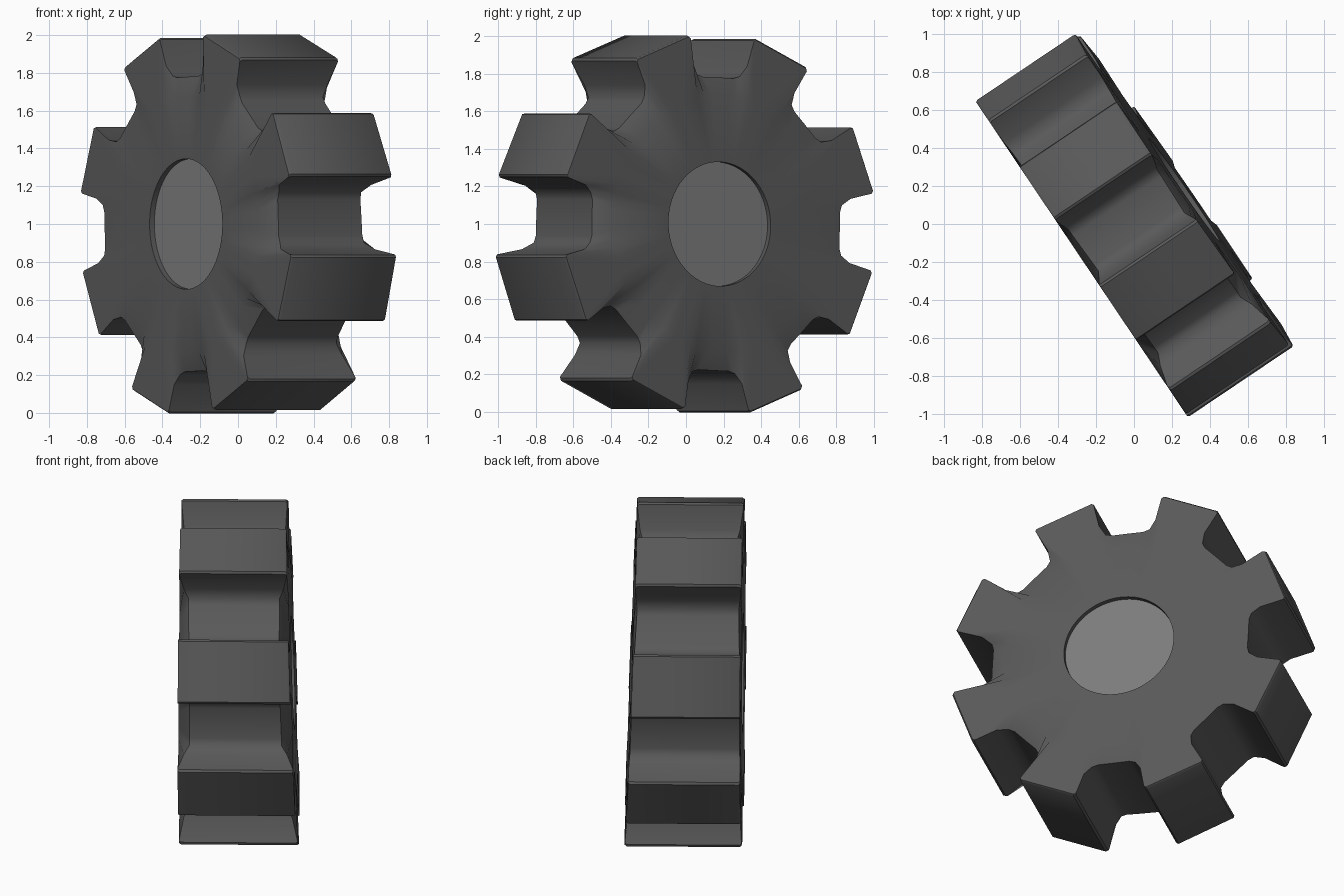
import bpy, bmesh, math
from mathutils import Vector

if "Cube" in bpy.data.objects:
    bpy.data.objects.remove(bpy.data.objects["Cube"])

AXIS = Vector((0.83, 0.558, 0)).normalized()     # axle direction
SIDE = Vector((AXIS.y, -AXIS.x, 0))              # horizontal, in the wheel plane
UP = Vector((0, 0, 1))
TEETH = 8
TURN = math.radians(2.5)


def place(face, inset, u, z):
    """Point in the wheel frame; the two faces are not quite parallel."""
    a = 0.32 - 0.037 * z + 0.012 * u - inset if face > 0 else -0.332 + inset
    return AXIS * a + SIDE * u + UP * (z + 1.0)


def outline(face, inset, tip):
    """Toothed outline; the faces dip towards the notch floors on one side."""
    flat = []
    step = 2 * math.pi / TEETH
    for k in range(TEETH):
        c = TURN + (k + 0.5) * step
        tooth = [(0.845, -0.165, 0.5), (tip - 0.012, -0.186, 0), (tip, -0.176, 0),
                 (tip, 0.176, 0), (tip - 0.012, 0.186, 0), (0.845, 0.165, 0.5)]
        for r, t, dip in tooth:
            flat.append((r * math.cos(c) - t * math.sin(c),
                         r * math.sin(c) + t * math.cos(c), dip))
        n = c + step / 2
        for deg, r in ((-9.6, 0.802), (-7, 0.785), (0, 0.78), (7, 0.785), (9.6, 0.802)):
            a = n + math.radians(deg)
            flat.append((r * math.cos(a), r * math.sin(a), 1))
    return [place(face, inset + dip * (0.035 + 0.038 * u), u, z) for u, z, dip in flat]


def circle(face, inset, r):
    n = TEETH * 11
    start = TURN + math.radians(22.5 - 11)
    return [place(face, inset, r * math.cos(start + 2 * math.pi * i / n),
                  r * math.sin(start + 2 * math.pi * i / n)) for i in range(n)]


def loft(name, rings, closed, colour):
    """Join rings of points; closed loops back, otherwise the ends are capped."""
    bm = bmesh.new()
    vs = [[bm.verts.new(p) for p in ring] for ring in rings]
    n = len(vs[0])
    pairs = list(zip(vs, vs[1:])) + ([(vs[-1], vs[0])] if closed else [])
    for a, b in pairs:
        for i in range(n):
            j = (i + 1) % n
            bm.faces.new((a[i], a[j], b[j], b[i]))
    if not closed:
        bm.faces.new(vs[0])
        bm.faces.new(vs[-1])
    bmesh.ops.recalc_face_normals(bm, faces=bm.faces)
    me = bpy.data.meshes.new(name)
    bm.to_mesh(me)
    bm.free()
    mat = bpy.data.materials.new(name + "_grey")
    mat.diffuse_color = (colour, colour, colour, 1)
    mat.use_nodes = True
    mat.node_tree.nodes["Principled BSDF"].inputs["Base Color"].default_value = mat.diffuse_color
    me.materials.append(mat)
    ob = bpy.data.objects.new(name, me)
    bpy.context.collection.objects.link(ob)
    bpy.context.view_layer.objects.active = ob
    ob.select_set(True)
    bpy.ops.object.shade_smooth_by_angle(angle=math.radians(40))
    ob.select_set(False)
    return ob


# toothed wheel: face, eased tooth edges, face, then back through the bore
loft("toothed_wheel", [
    circle(-1, 0, 0.345), circle(-1, 0, 0.68),
    outline(-1, 0, 0.995), outline(-1, 0.012, 1.003),
    outline(1, 0.012, 1.003), outline(1, 0, 0.995),
    circle(1, 0, 0.68), circle(1, 0, 0.33)], True, 0.1)

# hub plug, slightly recessed in the bore
loft("hub_plug", [circle(-1, 0.03, 0.345), circle(1, 0.03, 0.33)], False, 0.2)
